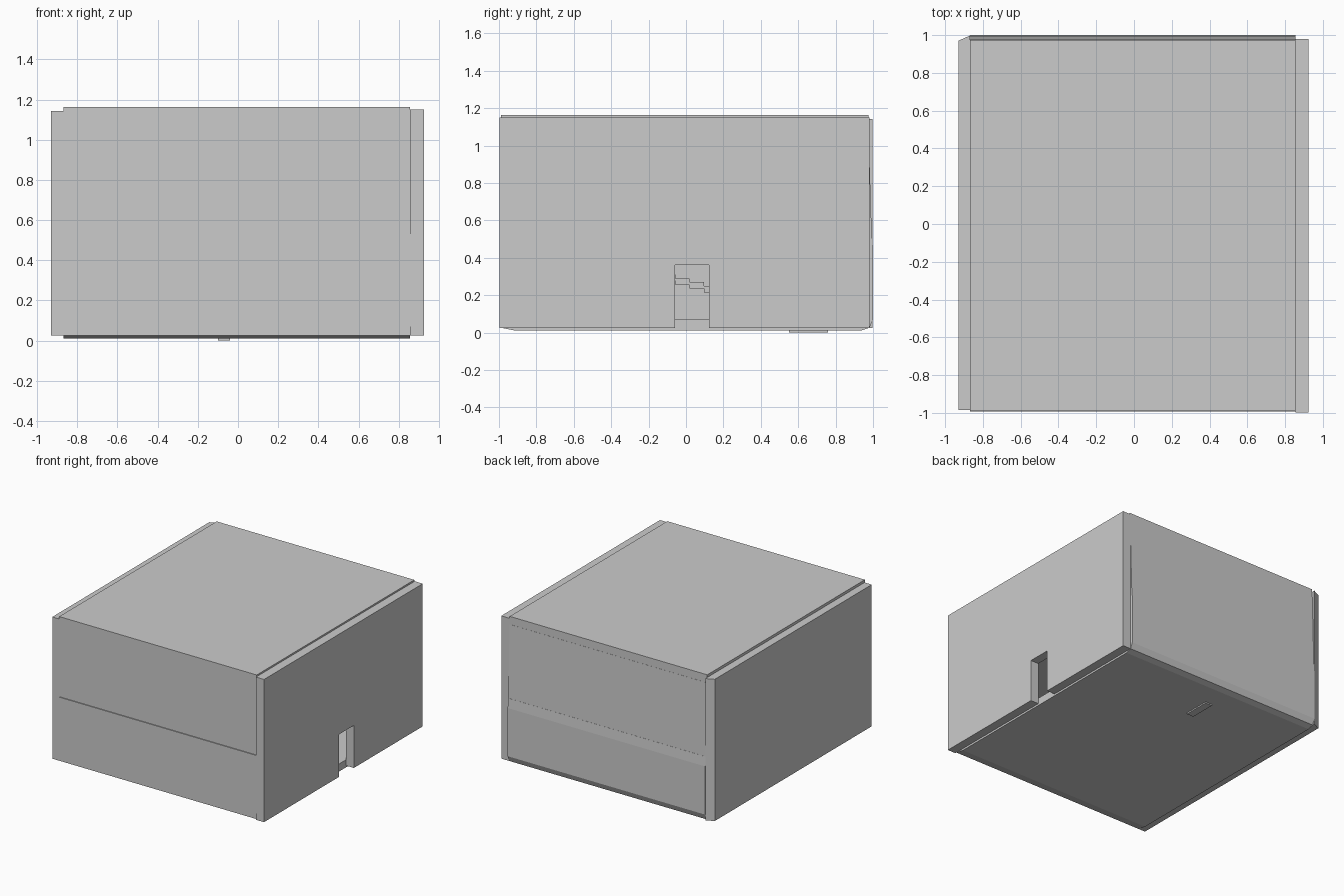
import bpy, bmesh

if "Cube" in bpy.data.objects:
    bpy.data.objects.remove(bpy.data.objects["Cube"])


def prism(name, profile, axis, a, b):
    """Extrude a closed 2D profile along an axis from a to b."""
    def place(p, t):
        u, v = p
        return {'x': (t, u, v), 'y': (u, t, v), 'z': (u, v, t)}[axis]
    bm = bmesh.new()
    lo = [bm.verts.new(place(p, a)) for p in profile]
    hi = [bm.verts.new(place(p, b)) for p in profile]
    n = len(profile)
    bm.faces.new(lo)
    bm.faces.new(hi[::-1])
    for i in range(n):
        j = (i + 1) % n
        bm.faces.new((lo[j], lo[i], hi[i], hi[j]))
    bmesh.ops.recalc_face_normals(bm, faces=bm.faces)
    me = bpy.data.meshes.new(name)
    bm.to_mesh(me)
    bm.free()
    ob = bpy.data.objects.new(name, me)
    bpy.context.collection.objects.link(ob)
    return ob


def box(name, x, y, z):
    return prism(name, [(x[0], y[0]), (x[1], y[0]), (x[1], y[1]), (x[0], y[1])],
                 'z', *z)


XI = (-0.868, 0.855)          # span between the side walls

# Floor, roof and the strip under the floor
prism("floor_slab", [(-0.985, 0.025), (-0.91, 0.01), (0.935, 0.01), (0.98, 0.025),
                     (1.0, 0.07), (-0.985, 0.07)], 'x', *XI)
box("roof_slab", XI, (-0.988, 0.975), (1.10, 1.163))
box("floor_pad", (-0.10, -0.04), (0.55, 0.76), (0.0, 0.012))

# Left wall with its slanted back corner
prism("left_wall", [(-0.93, -0.985), XI[:1] + (-0.985,), XI[:1] + (0.998,),
                    (-0.93, 0.97)], 'z', 0.025, 1.142)

# Right wall, profile notched around the doorway
prism("right_wall", [(-0.997, 0.025), (-0.06, 0.025), (-0.06, 0.36), (0.122, 0.36),
                     (0.122, 0.025), (0.98, 0.025), (0.98, 1.15), (-0.997, 1.15)],
      'x', 0.855, 0.925)

# Front wall, two storeys
box("front_wall_lower", XI, (-0.992, -0.93), (0.07, 0.53))
box("front_wall_upper", XI, (-0.985, -0.93), (0.53, 1.10))

# Back wall, leaning outwards towards the bottom
prism("back_wall_lower", [(0.92, 0.07), (1.0, 0.07), (1.0, 0.45), (0.994, 0.525),
                          (0.92, 0.525)], 'x', *XI)
prism("back_wall_upper", [(0.92, 0.525), (0.993, 0.525), (0.976, 1.10),
                          (0.92, 1.10)], 'x', *XI)

# Upper floor with an opening above the stairs
prism("upper_floor", [(-0.868, -0.93), (0.855, -0.93), (0.855, 0.92), (-0.868, 0.92),
                      (-0.868, 0.1), (-0.66, 0.1), (-0.66, -0.88), (-0.868, -0.88)],
      'z', 0.49, 0.53)

# Staircase along the left wall as one stepped strip
upper, lower = [], []
for i in range(2, 24):
    y0, y1 = 0.92 - 0.075 * i, 0.92 - 0.075 * (i + 1)
    top = 0.27 + 0.02 * (i - 11)
    upper += [(y0, top), (y1, top)]
    lower += [(y0, top - 0.035), (y1, top - 0.035)]
prism("staircase", upper + lower[::-1], 'x', -0.868, -0.67)
